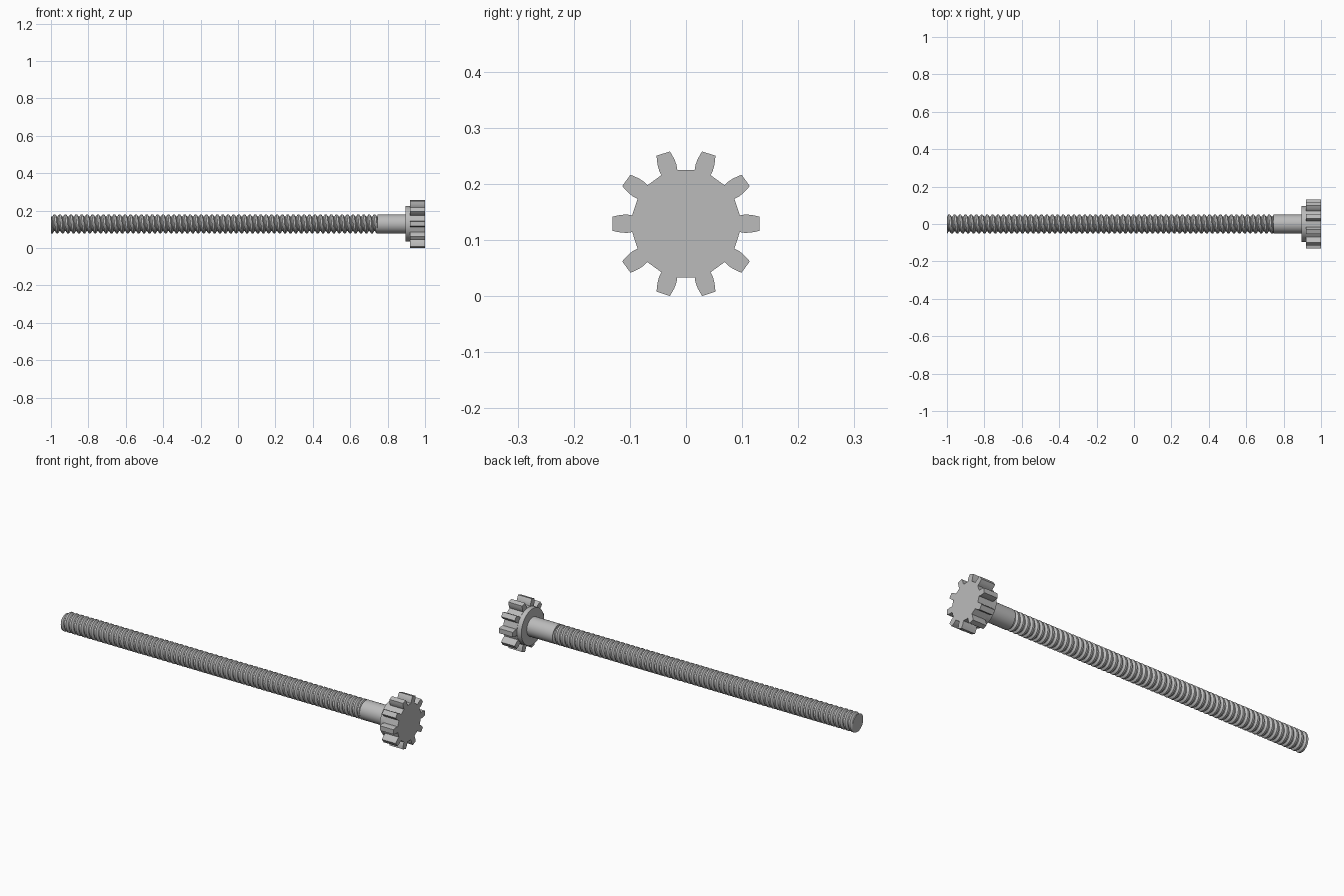
import bpy, bmesh
from math import sin, cos, pi, radians, atan2, hypot
from mathutils import Vector

cube = bpy.data.objects.get("Cube")
if cube:
    bpy.data.objects.remove(cube, do_unlink=True)

AXIS_Z = 0.129
ROD_R, ROOT_R = 0.05, 0.039
PITCH, SEGS = 0.029, 32
THREAD_START, THREAD_END = -1.0, 0.745

steel = bpy.data.materials.new("grey steel")
steel.use_nodes = True
GREY = (0.5, 0.5, 0.5, 1)
steel.diffuse_color = GREY
steel.node_tree.nodes["Principled BSDF"].inputs["Base Color"].default_value = GREY


def finish(bm, name):
    """Turn a bmesh into a named steel object on the rod's axis."""
    bmesh.ops.recalc_face_normals(bm, faces=bm.faces)
    mesh = bpy.data.meshes.new(name)
    bm.to_mesh(mesh)
    bm.free()
    mesh.materials.append(steel)
    obj = bpy.data.objects.new(name, mesh)
    obj.location.z = AXIS_Z
    bpy.context.collection.objects.link(obj)
    bpy.ops.object.select_all(action='DESELECT')
    obj.select_set(True)
    bpy.context.view_layer.objects.active = obj
    bpy.ops.object.shade_smooth_by_angle(angle=radians(25))
    return obj


def prism(name, outline, x0, x1):
    """Extrude a (y, z) outline along x."""
    bm = bmesh.new()
    face = bm.faces.new([bm.verts.new((x0, y, z)) for y, z in outline])
    out = bmesh.ops.extrude_face_region(bm, geom=[face])
    verts = [v for v in out["geom"] if isinstance(v, bmesh.types.BMVert)]
    bmesh.ops.translate(bm, verts=verts, vec=(x1 - x0, 0, 0))
    return finish(bm, name)


def circle(r, n=48):
    return [(r * cos(2 * pi * i / n), r * sin(2 * pi * i / n)) for i in range(n)]


# Threaded rod: a trapezoid thread swept along a helix, then trimmed square
profile = [(0, ROOT_R), (0.25, ROD_R), (0.58, ROD_R), (0.83, ROOT_R), (1, ROOT_R)]
turns = int((THREAD_END - THREAD_START) / PITCH) + 4
bm = bmesh.new()
previous = None
for i in range(turns * SEGS + 1):
    a = 2 * pi * i / SEGS
    base = THREAD_START + PITCH * (i / SEGS - 2)
    row = [bm.verts.new((base + PITCH * t, r * cos(a), r * sin(a))) for t, r in profile]
    if previous:
        for k in range(len(row) - 1):
            bm.faces.new((previous[k], previous[k + 1], row[k + 1], row[k]))
    previous = row
bmesh.ops.remove_doubles(bm, verts=bm.verts, dist=1e-5)
for x, side in ((THREAD_START, -1), (THREAD_END, 1)):
    geom = bm.verts[:] + bm.edges[:] + bm.faces[:]
    bmesh.ops.bisect_plane(bm, geom=geom, dist=1e-6, plane_co=(x, 0, 0),
                           plane_no=(side, 0, 0), clear_outer=True)
    rim = [e for e in bm.edges if e.is_boundary
           and all(abs(v.co.x - x) < 1e-4 for v in e.verts)]
    bmesh.ops.holes_fill(bm, edges=rim, sides=0)
finish(bm, "threaded_rod")

# Plain shank and collar behind the gear
prism("shank", circle(ROD_R), THREAD_END, 0.9)
prism("collar", circle(0.095), 0.895, 0.925)

# Gear: ten bulged teeth, each given as (radius, half width) from root to tip
tooth = [(0.097, 0.0150), (0.106, 0.0165), (0.116, 0.0160), (0.125, 0.0143), (0.132, 0.0125)]
outline = []
for n in range(10):
    middle = 2 * pi * n / 10
    flank = [(r, -w) for r, w in tooth] + [(r, w) for r, w in reversed(tooth)]
    for r, w in flank:
        a = middle + atan2(w, r)
        outline.append((r * cos(a), r * sin(a)))
prism("gear", outline, 0.92, 1.0)
